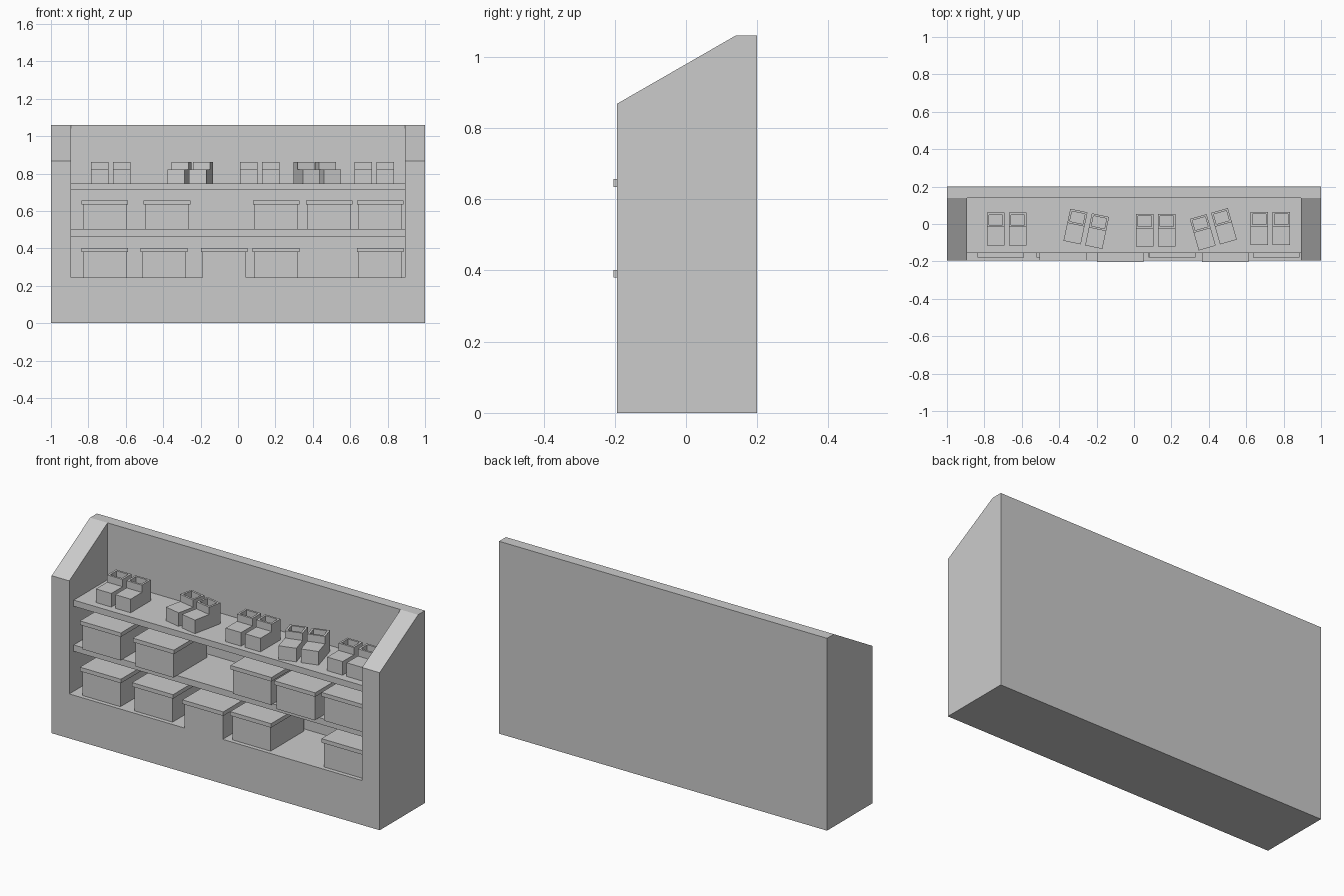
import bpy, bmesh
from math import radians
from mathutils import Matrix, Vector

cube = bpy.data.objects.get("Cube")
if cube:
    bpy.data.objects.remove(cube, do_unlink=True)

GREY = (0.6, 0.6, 0.6, 1)
mat = bpy.data.materials.new("plain grey")
mat.use_nodes = True
mat.diffuse_color = GREY
mat.node_tree.nodes["Principled BSDF"].inputs["Base Color"].default_value = GREY


def finish(name, bm):
    bmesh.ops.recalc_face_normals(bm, faces=bm.faces[:])
    mesh = bpy.data.meshes.new(name)
    bm.to_mesh(mesh)
    bm.free()
    mesh.materials.append(mat)
    obj = bpy.data.objects.new(name, mesh)
    bpy.context.collection.objects.link(obj)
    return obj


def add_box(bm, x0, x1, y0, y1, z0, z1):
    size = Vector((x1 - x0, y1 - y0, z1 - z0))
    mid = Vector((x0 + x1, y0 + y1, z0 + z1)) / 2
    scale = Matrix.Diagonal(size).to_4x4()
    bmesh.ops.create_cube(bm, size=1, matrix=Matrix.Translation(mid) @ scale)


def box(name, *bounds):
    bm = bmesh.new()
    add_box(bm, *bounds)
    return finish(name, bm)


def add_prism(bm, profile, x0, x1):
    """Extrude a (y, z) side profile along x."""
    face = bm.faces.new([bm.verts.new((x0, y, z)) for y, z in profile])
    ext = bmesh.ops.extrude_face_region(bm, geom=[face])["geom"]
    verts = [v for v in ext if isinstance(v, bmesh.types.BMVert)]
    bmesh.ops.translate(bm, verts=verts, vec=(x1 - x0, 0, 0))


FRONT, BACK, WALL = -0.194, 0.2, 0.14
INNER, FLOOR = 0.893, 0.245

# Cabinet: one solid with the shelf bay cut out of its front
bm = bmesh.new()
add_prism(bm, [(FRONT, 0), (BACK, 0), (BACK, 1.06), (WALL, 1.06), (FRONT, 0.868)], -1, 1)
cabinet = finish("cabinet", bm)
cutter = box("bay_cutter", -INNER, INNER, -1, WALL, FLOOR, 2)
cutter.hide_render = True
cut = cabinet.modifiers.new("bay", "BOOLEAN")
cut.operation = "DIFFERENCE"
cut.solver = "EXACT"
cut.object = cutter
bpy.context.view_layer.objects.active = cabinet
bpy.ops.object.modifier_apply(modifier=cut.name)
bpy.data.objects.remove(cutter, do_unlink=True)

# Shelves
SHELVES = {"lower_shelf": (0.465, 0.5), "upper_shelf": (0.713, 0.747)}
for name, (z0, z1) in SHELVES.items():
    box(name, -INNER, INNER, -0.155, WALL, z0, z1)


# Lidded storage boxes: (left edge of lid, front of lid)
def storage_box(name, x, y, z):
    width, depth, lip, lid = 0.25, 0.31, 0.009, 0.135
    bm = bmesh.new()
    add_box(bm, x + lip, x + width - lip, y + lip, y + depth - lip, z, z + lid)
    add_box(bm, x, x + width, y, y + depth, z + lid, z + lid + 0.022)
    finish(name, bm)


ROWS = {
    "bottom_box": (FLOOR, [(-0.838, -0.18), (-0.52, -0.18), (-0.198, -0.203),
                           (0.078, -0.18), (0.635, -0.18)]),
    "middle_box": (0.5, [(-0.838, -0.18), (-0.505, -0.195), (0.08, -0.18),
                         (0.363, -0.203), (0.635, -0.18)]),
}
for name, (z, places) in ROWS.items():
    for i, (x, y) in enumerate(places, 1):
        storage_box(f"{name}_{i}", x, y, z)


# Shoe: stepped profile with a sunken opening in the heel
def shoe(name, matrix):
    toe, step, heel, half = -0.0875, 0.01, 0.0875, 0.047
    bm = bmesh.new()
    add_prism(bm, [(toe, 0), (heel, 0), (heel, 0.115), (step, 0.115), (step, 0.075), (toe, 0.075)],
              -half, half)
    bmesh.ops.recalc_face_normals(bm, faces=bm.faces[:])
    top = max(bm.faces, key=lambda f: f.calc_center_median().z)
    bmesh.ops.inset_region(bm, faces=[top], thickness=0.016)
    opening = bmesh.ops.extrude_discrete_faces(bm, faces=[top])["faces"][0]
    bmesh.ops.translate(bm, vec=(0, 0, -0.06), verts=opening.verts[:])
    bm.transform(matrix)
    finish(name, bm)


PAIRS = [(-0.68, -0.027, 0), (-0.255, -0.026, -12), (0.116, -0.034, 0),
         (0.424, -0.028, 16), (0.728, -0.024, 0)]
for i, (x, y, angle) in enumerate(PAIRS, 1):
    place = Matrix.Translation((x, y, 0.747)) @ Matrix.Rotation(radians(angle), 4, "Z")
    for side, offset in (("right", -0.059), ("left", 0.059)):
        shoe(f"{side}_shoe_{i}", place @ Matrix.Translation((offset, 0, 0)))
